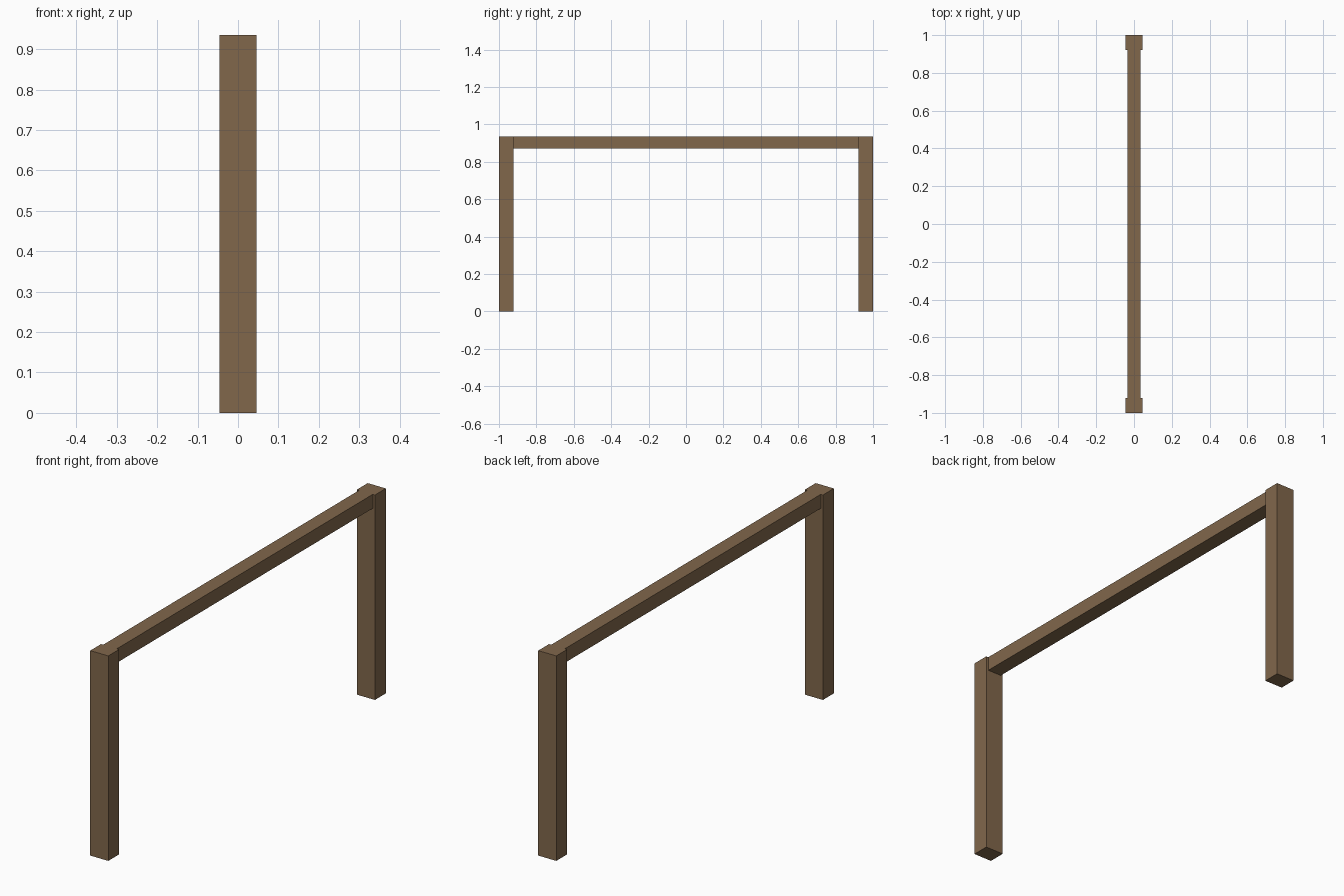
import bpy

if "Cube" in bpy.data.objects:
    bpy.data.objects.remove(bpy.data.objects["Cube"])

HEIGHT = 0.935        # overall height
POST_X = 0.091        # post width
POST_Y = 0.078        # post depth
BEAM_X = 0.069        # beam width
BEAM_Z = 0.064        # beam thickness

wood = bpy.data.materials.new("brown wood")
wood.diffuse_color = (0.22, 0.136, 0.071, 1)
wood.use_nodes = True
wood.node_tree.nodes["Principled BSDF"].inputs["Base Color"].default_value = wood.diffuse_color


def box(name, size, centre):
    bpy.ops.mesh.primitive_cube_add(size=1, location=centre)
    ob = bpy.context.object
    ob.name = name
    ob.scale = size
    bpy.ops.object.transform_apply(location=False, rotation=False, scale=True)
    ob.data.materials.append(wood)
    return ob


# Upright posts at both ends
for name, side in (("front_post", -1), ("back_post", 1)):
    box(name, (POST_X, POST_Y, HEIGHT), (0, side * (1 - POST_Y / 2), HEIGHT / 2))

# Narrower crossbeam between the posts, flush with their tops
box("crossbeam", (BEAM_X, 2 - 2 * POST_Y, BEAM_Z), (0, 0, HEIGHT - BEAM_Z / 2))
